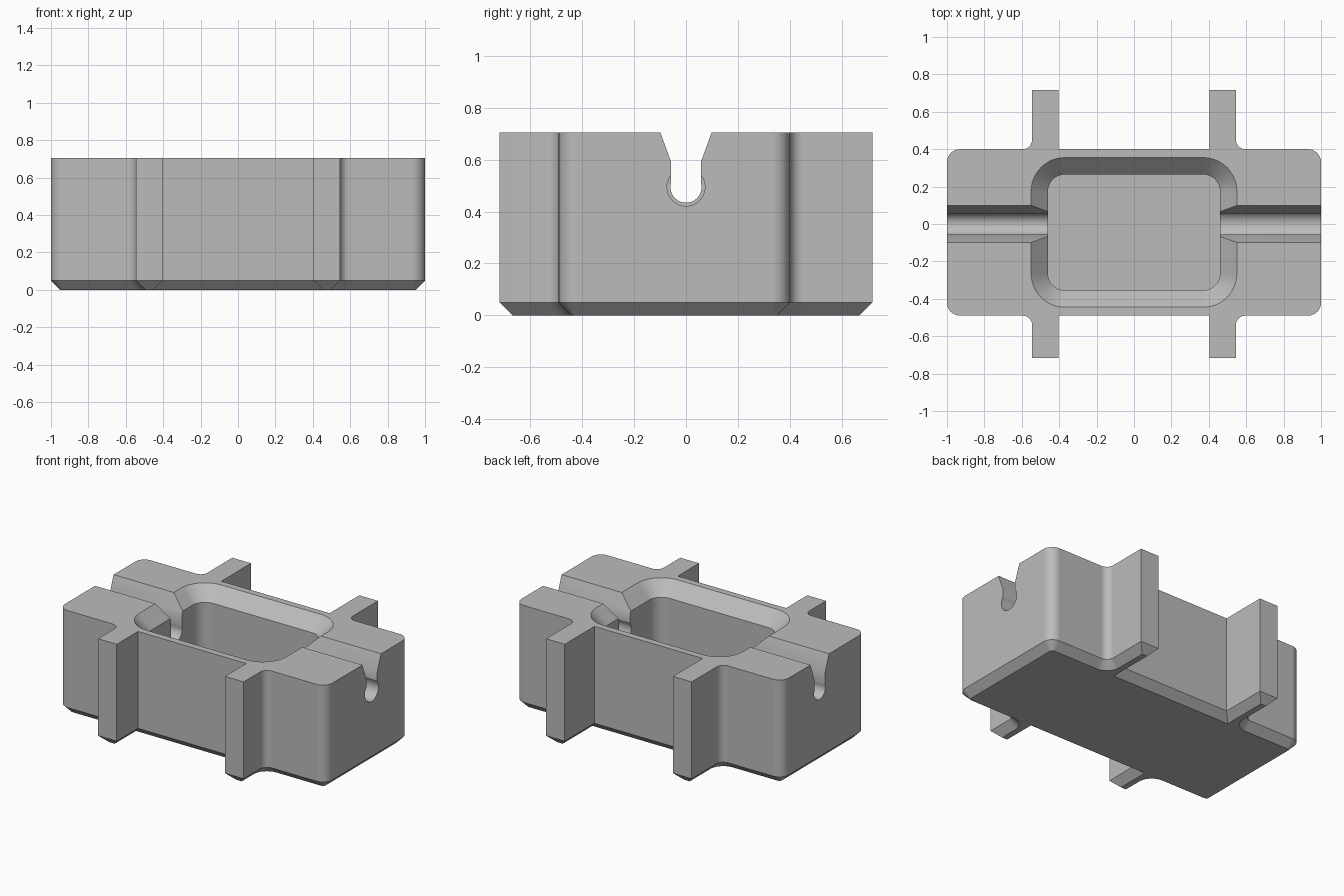
import bpy, bmesh, math
from mathutils import Vector

if "Cube" in bpy.data.objects:
    bpy.data.objects.remove(bpy.data.objects["Cube"], do_unlink=True)

TOP = 0.705
CHAMFER = 0.05

grey = bpy.data.materials.new("plain grey")
grey.use_nodes = True
grey.diffuse_color = (0.5, 0.5, 0.5, 1)
grey.node_tree.nodes["Principled BSDF"].inputs["Base Color"].default_value = grey.diffuse_color


def rounded(corners, steps=8):
    """Outline from (x, y, radius) corners, each radius replaced by an arc."""
    pts = []
    for i, (x, y, r) in enumerate(corners):
        p = Vector((x, y))
        if r == 0:
            pts.append(p)
            continue
        a = (Vector(corners[i - 1][:2]) - p).normalized()
        b = (Vector(corners[(i + 1) % len(corners)][:2]) - p).normalized()
        centre = p + (a + b) * r
        for k in range(steps + 1):
            t = math.pi / 2 * k / steps
            pts.append(centre - b * r * math.cos(t) - a * r * math.sin(t))
    return pts


def inset(pts, d):
    """Move a counter-clockwise outline inwards by d with mitred corners."""
    out = []
    for i, p in enumerate(pts):
        u = (p - pts[i - 1]).normalized()
        v = (pts[(i + 1) % len(pts)] - p).normalized()
        n = Vector((-u.y, u.x)) + Vector((-v.y, v.x))
        out.append(p + n * (2 * d / n.length_squared))
    return out


def loft(name, rings):
    """Solid through a stack of matching 3D rings, capped at both ends."""
    bm = bmesh.new()
    loops = [[bm.verts.new(p) for p in ring] for ring in rings]
    for lo, hi in zip(loops, loops[1:]):
        for i in range(len(lo)):
            bm.faces.new((lo[i - 1], lo[i], hi[i], hi[i - 1]))
    bm.faces.new(loops[0][::-1])
    bm.faces.new(loops[-1])
    bmesh.ops.recalc_face_normals(bm, faces=bm.faces)
    mesh = bpy.data.meshes.new(name)
    bm.to_mesh(mesh)
    bm.free()
    mesh.materials.append(grey)
    obj = bpy.data.objects.new(name, mesh)
    bpy.context.collection.objects.link(obj)
    return obj


def level(pts, z):
    return [(p.x, p.y, z) for p in pts]


# Block with four ribs, chamfered round the bottom
def side(y, rib_y):
    return [(-1, y, 0.07), (-0.545, y, 0.05), (-0.545, rib_y, 0), (-0.405, rib_y, 0), (-0.405, y, 0),
            (0.405, y, 0), (0.405, rib_y, 0), (0.545, rib_y, 0), (0.545, y, 0.05), (1, y, 0.07)]


outline = rounded(side(-0.49, -0.717) + side(0.40, 0.717)[::-1])
block = loft("ribbed_block", [level(inset(outline, CHAMFER), 0),
                              level(outline, CHAMFER), level(outline, TOP)])

# Pocket with a sloping rim
rim = rounded([(-0.55, -0.445, 0.18), (0.55, -0.445, 0.18), (0.55, 0.355, 0.18), (-0.55, 0.355, 0.18)], 12)
well = inset(rim, 0.09)
over = inset(rim, -0.05)
cutters = [loft("pocket_cutter", [level(well, 0.14), level(well, TOP - 0.09),
                                  level(rim, TOP), level(over, TOP + 0.05)])]


# Cable slots: flared mouth, straight neck and round seat
def slot(name, direction, radius, neck=0.057, z=0.494):
    start = math.asin(min(1, neck / radius))
    profile = [(-0.128, TOP + 0.08), (-neck, 0.59)]
    for k in range(25):
        t = start + (2 * math.pi - 2 * start) * k / 24
        profile.append((-radius * math.sin(t), z + radius * math.cos(t)))
    profile += [(neck, 0.59), (0.128, TOP + 0.08)]
    return loft(name, [[(direction * x, y, h) for y, h in profile] for x in (0.3, 1.1)])


cutters += [slot("keyhole_slot_cutter", 1, 0.073), slot("narrow_slot_cutter", -1, 0.06)]

# Cut the openings, then drop the cutters
bpy.context.view_layer.objects.active = block
for cutter in cutters:
    cut = block.modifiers.new(cutter.name, 'BOOLEAN')
    cut.operation = 'DIFFERENCE'
    cut.solver = 'EXACT'
    cut.object = cutter
    bpy.ops.object.modifier_apply(modifier=cut.name)
    bpy.data.objects.remove(cutter, do_unlink=True)

# Smooth the rounded corners only
bpy.ops.object.select_all(action='DESELECT')
block.select_set(True)
bpy.ops.object.shade_smooth_by_angle(angle=math.radians(30))
weighted = block.modifiers.new("flat_sides", 'WEIGHTED_NORMAL')
weighted.keep_sharp = True
